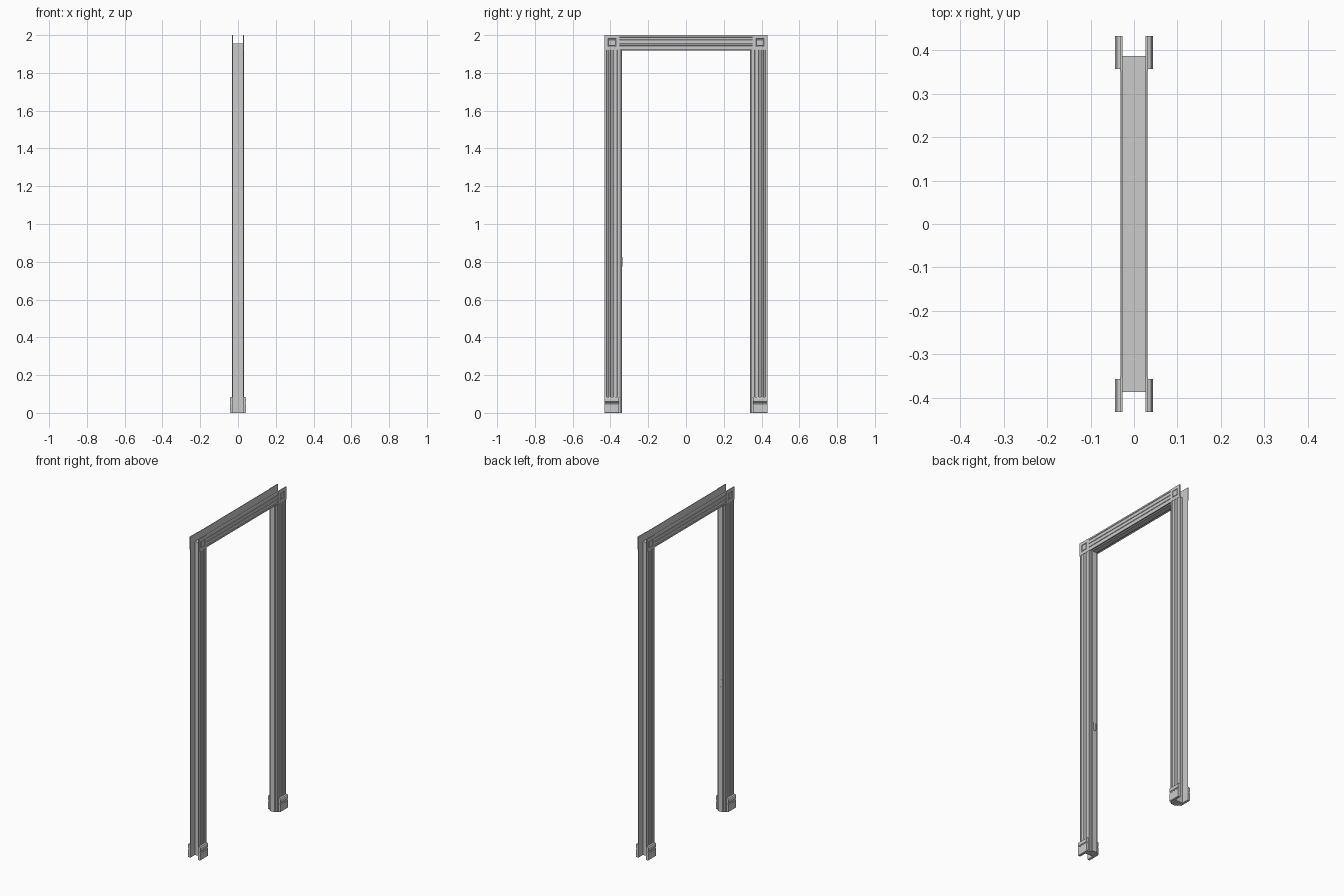
import bpy, bmesh
from mathutils import Vector

if "Cube" in bpy.data.objects:
    bpy.data.objects.remove(bpy.data.objects["Cube"])

W, IN, TOP = 0.432, 0.352, 2.0      # casing outer / inner half width, total height
BACK, FACE = 0.0265, 0.0315         # casing back and face planes


def prism(name, profile, place, a, b):
    """Extrude a 2D profile from a to b; place(u, v, t) gives the 3D point."""
    bm = bmesh.new()
    ends = [[bm.verts.new(place(u, v, t)) for u, v in profile] for t in (a, b)]
    n = len(profile)
    for ring in ends:
        bm.faces.new(ring)
    for i in range(n):
        j = (i + 1) % n
        bm.faces.new((ends[0][i], ends[0][j], ends[1][j], ends[1][i]))
    return finish(name, bm)


def finish(name, bm):
    bmesh.ops.recalc_face_normals(bm, faces=bm.faces)
    me = bpy.data.meshes.new(name)
    bm.to_mesh(me)
    bm.free()
    ob = bpy.data.objects.new(name, me)
    bpy.context.collection.objects.link(ob)
    return ob


def mirror(ob, x=False, y=False):
    m = ob.modifiers.new("Mirror", 'MIRROR')
    m.use_axis = (x, y, False)
    m.use_mirror_merge = False
    return ob


def box(bm, lo, hi):
    lo, hi = Vector(lo), Vector(hi)
    r = bmesh.ops.create_cube(bm, size=1)
    for v in r['verts']:
        v.co = (lo + hi) / 2 + Vector(c * s for c, s in zip(v.co, hi - lo))
    return r['verts']


def jamb_profile(outer, inner, stop):
    """Board with a centred, chamfered door stop on its inner side."""
    s, b, c = 0.017, BACK, 0.002
    return [(-b, outer), (b, outer), (b, inner), (s, inner),
            (s, stop + c * (1 if inner > stop else -1)), (s - c, stop),
            (c - s, stop), (-s, stop + c * (1 if inner > stop else -1)),
            (-s, inner), (-b, inner)]


# Fluted casing section: v runs from inner to outer edge
def casing_profile():
    w = W - IN
    pts = [(BACK, 0), (FACE - 0.002, 0), (FACE, 0.003)]
    for k in range(3):
        c = w * (0.22 + 0.28 * k)
        for dv, dep in ((-0.007, 0), (-0.005, 0.0025), (0.005, 0.0025), (0.007, 0)):
            pts.append((FACE - dep, c + dv))
    return pts + [(FACE, w - 0.003), (FACE - 0.002, w), (BACK, w)]


# Jambs and head
mirror(prism("side_jamb", jamb_profile(0.387, 0.346, 0.3385),
             lambda u, v, t: (u, v, t), 0, 1.955), y=True)
prism("head_jamb", jamb_profile(1.955, 1.925, 1.918),
      lambda u, v, t: (u, t, v), -0.346, 0.346)

# Fluted casings on both faces
mirror(prism("side_casing", casing_profile(),
             lambda u, v, t: (u, IN + v, t), 0.08, TOP - 0.08), True, True)
mirror(prism("head_casing", casing_profile(),
             lambda u, v, t: (u, t, TOP - 0.08 + v), -IN, IN), True)

# Corner blocks with a sunk square ring and a raised centre
bm = bmesh.new()
box(bm, (BACK, IN, TOP - 0.08), (FACE + 0.0005, W, TOP))
bm.faces.ensure_lookup_table()
face = max(bm.faces, key=lambda f: f.calc_center_median().x)
for inset, depth in ((0.026, 0), (0.003, -0.003), (0.004, 0), (0.002, 0.003)):
    bmesh.ops.inset_region(bm, faces=[face], thickness=inset)
    bmesh.ops.translate(bm, verts=face.verts, vec=(depth, 0, 0))
mirror(finish("corner_block", bm), True, True)

# Plinth blocks with a horizontal groove and a sloped top
P = 0.0435
plinth = [(BACK, 0), (P - 0.003, 0), (P, 0.005), (P, 0.047), (P - 0.004, 0.051),
          (P - 0.004, 0.055), (P, 0.059), (P, 0.077), (P - 0.004, 0.083),
          (FACE, 0.085), (BACK, 0.085)]
mirror(prism("plinth_block", plinth,
             lambda u, v, t: (u, t, v), 0.356, W), True, True)
# Casing foot filling the reveal beside each plinth
bm = bmesh.new()
box(bm, (BACK, IN, 0), (FACE - 0.002, W, 0.08))
mirror(finish("casing_foot", bm), True, True)

# Strike plate on one jamb
bm = bmesh.new()
box(bm, (-0.011, -0.3385, 0.775), (0.011, -0.3375, 0.825))
face = max(bm.faces, key=lambda f: f.calc_center_median().y)
bmesh.ops.inset_region(bm, faces=[face], thickness=0.006)
bmesh.ops.inset_region(bm, faces=[face], thickness=0.0005)
bmesh.ops.translate(bm, verts=face.verts, vec=(0, -0.0009, 0))
finish("strike_plate", bm)
